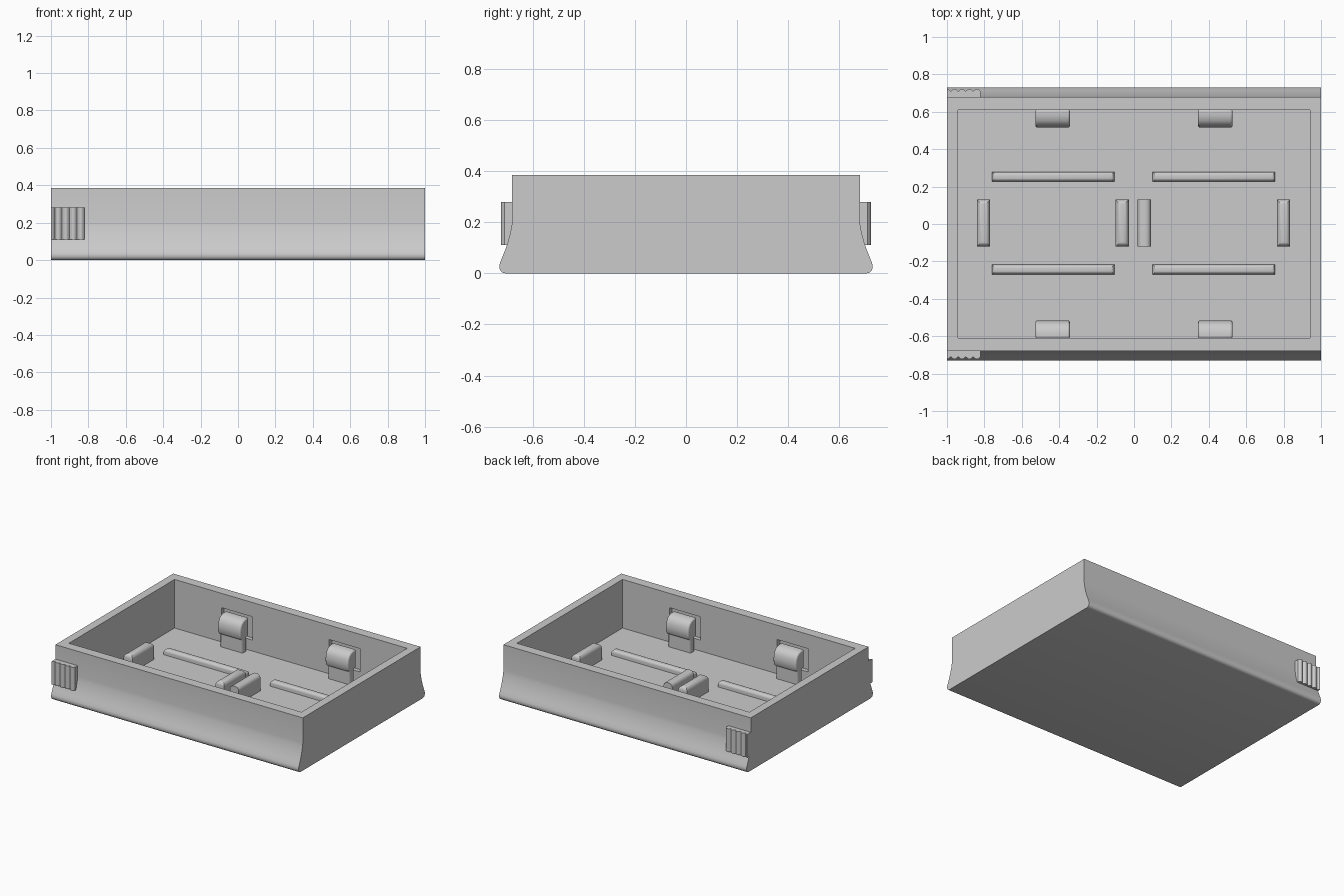
import bpy, bmesh, math

if "Cube" in bpy.data.objects:
    bpy.data.objects.remove(bpy.data.objects["Cube"])

grey = bpy.data.materials.new("light grey plastic")
grey.diffuse_color = (0.6, 0.6, 0.6, 1)
grey.use_nodes = True
grey.node_tree.nodes["Principled BSDF"].inputs["Base Color"].default_value = grey.diffuse_color


def finish(name, bm, smooth=True):
    bmesh.ops.recalc_face_normals(bm, faces=bm.faces)
    me = bpy.data.meshes.new(name)
    bm.to_mesh(me)
    bm.free()
    me.materials.append(grey)
    ob = bpy.data.objects.new(name, me)
    bpy.context.collection.objects.link(ob)
    bpy.ops.object.select_all(action='DESELECT')
    ob.select_set(True)
    bpy.context.view_layer.objects.active = ob
    if smooth:
        bpy.ops.object.shade_smooth_by_angle(angle=math.radians(35))
    return ob


def extrude(points, vec):
    """Closed 3D outline pushed along vec."""
    bm = bmesh.new()
    face = bm.faces.new([bm.verts.new(p) for p in points])
    res = bmesh.ops.extrude_face_region(bm, geom=[face], use_keep_orig=True)
    verts = [g for g in res["geom"] if isinstance(g, bmesh.types.BMVert)]
    bmesh.ops.translate(bm, verts=verts, vec=vec)
    return bm


def box(x0, x1, y0, y1, z0, z1):
    return extrude([(x0, y0, z0), (x1, y0, z0), (x1, y1, z0), (x0, y1, z0)],
                   (0, 0, z1 - z0))


# Tray: flared side profile along x
side = [(0.68, 0.385), (0.68, 0.2), (0.683, 0.18), (0.688, 0.155),
        (0.696, 0.125), (0.706, 0.095), (0.717, 0.067), (0.727, 0.043),
        (0.73, 0.03), (0.729, 0.018), (0.724, 0.008), (0.716, 0.002), (0.706, 0)]
outline = side + [(-y, z) for y, z in reversed(side)]
tray = finish("tray", extrude([(-1, y, z) for y, z in outline], (2, 0, 0)))

# Hollow the tray, then sink a pocket behind each clip
cuts = [(-0.94, 0.94, -0.61, 0.61, 0.03, 0.6)]
for cx in (-0.435, 0.435):
    cuts += [(cx - 0.125, cx + 0.125, 0.55, 0.64, 0.11, 0.28),
             (cx - 0.125, cx + 0.125, -0.64, -0.55, 0.11, 0.28)]
for c in cuts:
    cutter = finish("cutter", box(*c), False)
    cutter.hide_render = True
    bpy.context.view_layer.objects.active = tray
    mod = tray.modifiers.new("cut", 'BOOLEAN')
    mod.operation, mod.solver, mod.object = 'DIFFERENCE', 'EXACT', cutter
    bpy.ops.object.modifier_move_to_index(modifier="cut", index=0)
    bpy.ops.object.modifier_apply(modifier="cut")
    bpy.data.objects.remove(cutter)


# Floor ribs with rounded tops
def rib(name, x0, x1, y0, y1, top, round_ends=True):
    bm = box(x0, x1, y0, y1, 0.02, top)
    edges = []
    for e in bm.edges:
        a, b = (v.co for v in e.verts)
        if min(a.z, b.z) > top - 1e-5:
            if round_ends or abs(a.y - b.y) > 0.01:
                edges.append(e)
    bmesh.ops.bevel(bm, geom=edges, offset=min(x1 - x0, y1 - y0) * 0.4,
                    segments=5, profile=0.5, affect='EDGES')
    finish(name, bm)


for y in (0.253, -0.243):
    rib("long_rib", -0.76, -0.105, y - 0.026, y + 0.026, 0.07)
    rib("long_rib", 0.1, 0.755, y - 0.026, y + 0.026, 0.07)
for x in (-0.805, -0.063, 0.055, 0.8):
    rib("short_rib", x - 0.035, x + 0.035, -0.12, 0.13, 0.15, x != 0.055)

# Snap clips with a rounded hook facing inward
hook = [(0.59, 0.02), (0.545, 0.02), (0.545, 0.13), (0.525, 0.135),
        (0.516, 0.155), (0.515, 0.19), (0.52, 0.22), (0.532, 0.245),
        (0.552, 0.26), (0.58, 0.267), (0.612, 0.267), (0.612, 0.13), (0.59, 0.13)]
for s in (1, -1):
    for cx in (-0.435, 0.435):
        clip = finish("snap_clip", extrude(
            [(cx - 0.092, s * y, z) for y, z in hook], (0.184, 0, 0)))
        bev = clip.modifiers.new("soft_edges", 'BEVEL')
        bev.width, bev.segments = 0.012, 3
        bev.limit_method, bev.angle_limit = 'ANGLE', math.radians(60)

# Ribbed finger grips on the outside, near one end
n = 40
for s in (1, -1):
    pts = [(-0.82, s * 0.66, 0.11), (-1, s * 0.66, 0.11)]
    for i in range(n + 1):
        t = i / n
        pts.append((-1 + 0.18 * t,
                    s * (0.709 + 0.014 * abs(math.cos(t * math.pi * 4.5))), 0.11))
    finish("finger_grip", extrude(pts, (0, 0, 0.17)))
